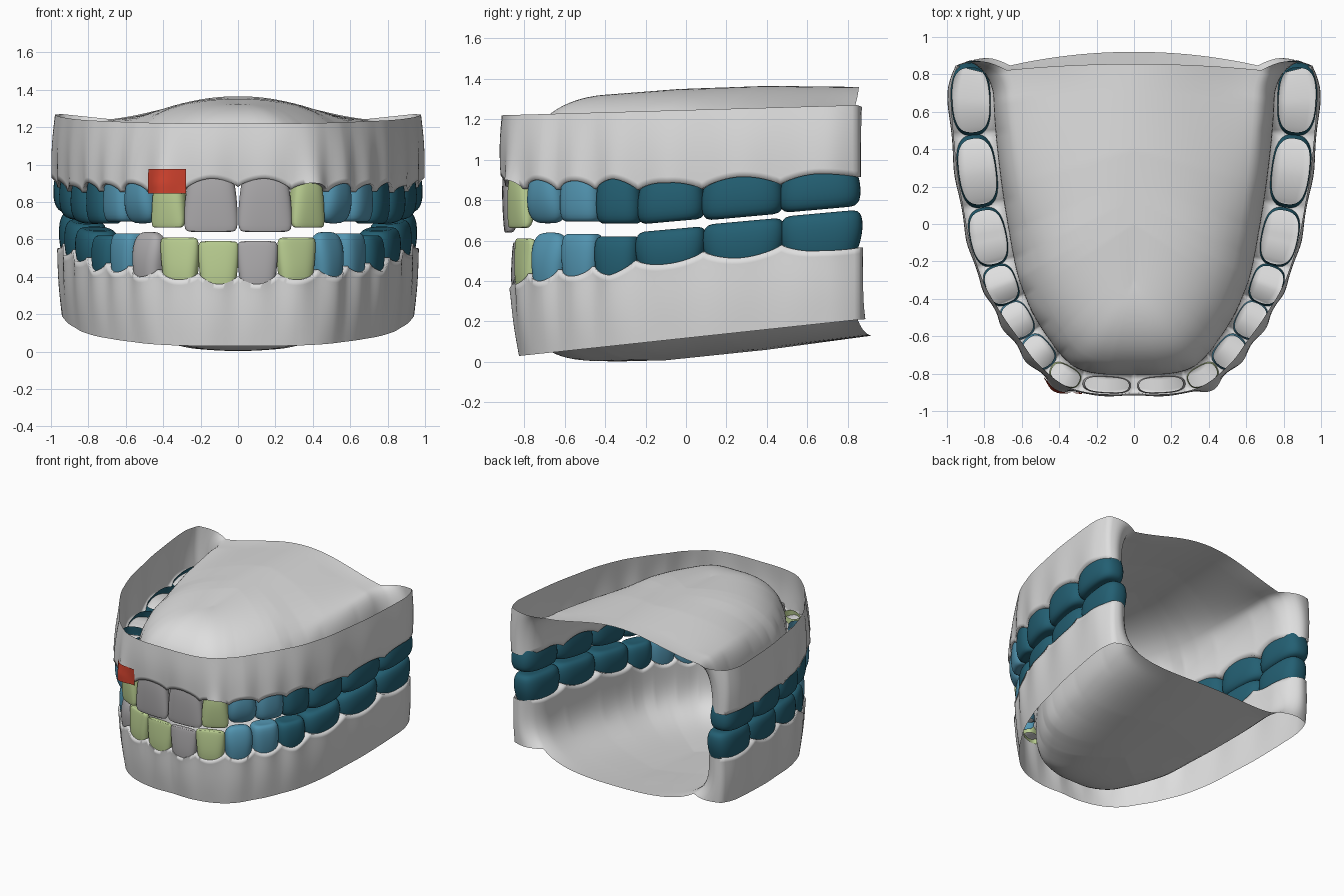
import bpy, bmesh, math
from mathutils import Vector

if "Cube" in bpy.data.objects:
    bpy.data.objects.remove(bpy.data.objects["Cube"])


def mat(name, c):
    m = bpy.data.materials.new(name)
    m.diffuse_color = (*c, 1)
    m.use_nodes = True
    m.node_tree.nodes["Principled BSDF"].inputs["Base Color"].default_value = m.diffuse_color
    return m


GUM = mat("gum_light_grey", (0.73, 0.73, 0.73))
GREY = mat("tooth_grey", (0.42, 0.41, 0.42))
GREEN = mat("tooth_green", (0.50, 0.63, 0.29))
BLUE = mat("tooth_blue", (0.085, 0.30, 0.44))
TEAL = mat("tooth_teal", (0.017, 0.115, 0.17))
RED = mat("patch_red", (0.61, 0.053, 0.026))

# Arch points lie between neighbouring teeth, from the front middle to the back.
# neck / edge are the gum and biting heights of each tooth, half is half its depth.
UPPER = dict(
    name="upper", d=1, p=2.4,
    arch=[(0, -.86), (.275, -.845), (.44, -.755), (.57, -.60), (.67, -.42),
          (.745, -.215), (.81, .095), (.86, .475), (.88, .85)],
    half=[.05, .06, .08, .085, .095, .11, .115, .117],
    neck=[.925, .90, .90, .895, .905, .885, .915, .93],
    edge=[.64, .662, .685, .69, .68, .69, .712, .75],
    rim=lambda y: 1.22 + .0285 * (y + .9),
    spine=[(-.3, 1.325), (0, 1.35), (.4, 1.365), (.855, 1.36)])
LOWER = dict(
    name="lower", d=-1, p=3.7,
    arch=[(0, -.82), (.207, -.81), (.40, -.735), (.53, -.59), (.635, -.425),
          (.72, -.225), (.785, .10), (.835, .48), (.855, .86)],
    half=[.045, .055, .075, .085, .095, .11, .113, .112],
    neck=[.36, .385, .40, .425, .43, .485, .515, .55],
    edge=[.59, .61, .64, .637, .625, .66, .70, .74],
    rim=lambda y: .03 + .107 * (y + .82),
    spine=[(-.3, .003), (-.1, .008), (.4, .06), (.92, .13)])


def lerp_table(tab, x):
    if x <= tab[0][0]:
        return tab[0][1]
    for (a, va), (b, vb) in zip(tab, tab[1:]):
        if x <= b:
            return va + (vb - va) * (x - a) / (b - a)
    return tab[-1][1]


def per_tooth(vals, t):
    return lerp_table([(i + .5, v) for i, v in enumerate(vals)], t)


def arch_point(J, t):
    """Smooth curve through the arch points (Catmull-Rom)."""
    A = [Vector(p) for p in J["arch"]]
    A = [Vector((-A[1].x, A[1].y))] + A + [A[-1] * 2 - A[-2]]
    i = min(int(t), 7)
    u = t - i
    a, b, c, e = A[i:i + 4]
    return .5 * (2 * b + (c - a) * u + (2 * a - 5 * b + 4 * c - e) * u * u
                 + (3 * b - a - 3 * c + e) * u ** 3)


def frame(J, t):
    T = (arch_point(J, min(t + .01, 8)) - arch_point(J, max(t - .01, 0))).normalized()
    if t < .01:
        T = Vector((1, 0))
    return arch_point(J, t), T, Vector((T.y, -T.x))


def gum_half(J, t):
    h = per_tooth(J["half"], t)
    return h * (1 - .35 * (max(0, t - 7.6) / .4) ** 2)


def gum_z(J, t):
    pap = .045 if t < 7.5 else .015
    return per_tooth(J["neck"], t) - J["d"] * pap * (1 - abs(math.sin(math.pi * t)) ** .8)


def outer(J, t, f, lift=0):
    """Outer gum wall: f = 0 at the gum line, 1 at the rim."""
    P, T, N = frame(J, t)
    e = gum_half(J, t) + .003 + lift + .008 * math.sin(math.pi * f)
    e += .018 * (math.sin(math.pi * t) ** 2 - .7) * (.12 + .88 * (1 - f) ** 1.5)
    if J["d"] > 0:
        e += .028 * math.exp(-((t - 1.55) / .4) ** 2 - 3 * f)
        e -= f * (.002 * t + .035 * math.exp(-((t - 2.9) / 1.4) ** 2))
    else:
        e -= (.045 - .003 * t) * f ** .8
    q = P + N * e
    z = gum_z(J, t)
    return Vector((q.x, q.y, z + (J["rim"](q.y) - z) * f))


def inner(J, t, s):
    """Palate or mouth floor: s = 0 at the inner gum line, 1 on the middle line."""
    P, T, N = frame(J, t)
    q = P - N * (gum_half(J, t) + .004)
    y0, y1 = J["arch"][0][1], J["arch"][8][1]
    sp = J["spine"]
    yc = sp[0][0] + (sp[-1][0] - sp[0][0]) * (P.y - y0) / (y1 - y0)
    q = q.lerp(Vector((0, yc)), s)
    back = max(0, t - 7)
    q.y += back * ((yc - P.y) * s * (1 - s) - .045 * (1 - s) ** 2)
    z, top = gum_z(J, t), lerp_table(sp, yc)
    w = min(1, s / .1)                      # scallops fade out quickly
    z = z * (1 - w) + w * (per_tooth(J["neck"], t) - J["d"] * .015)
    p = J["p"]
    k = max(0, 1 - (1 - s) ** p) ** (1 / p)
    if J["d"] > 0:                          # steep wall and flat vault at the back
        b = min(1, max(0, (t - 5) / 2.5))
        wall = (1 - (1 - min(1, s / .15)) ** p) ** (1 / p)
        k += b * (.72 * wall + .28 * math.sin(s * math.pi / 2) ** 2 - k)
    return Vector((q.x, q.y, z + (top - z) * k))


def mirror(v, sign):
    return Vector((v.x * sign, v.y, v.z))


def add_grid(bm, rows):
    g = [[bm.verts.new(v) for v in r] for r in rows]
    for a, b in zip(g, g[1:]):
        for i in range(len(a) - 1):
            bm.faces.new((a[i], a[i + 1], b[i + 1], b[i]))


def finish(bm, name, m, angle=60):
    bmesh.ops.remove_doubles(bm, verts=bm.verts, dist=.0004)
    bmesh.ops.recalc_face_normals(bm, faces=bm.faces)
    me = bpy.data.meshes.new(name)
    bm.to_mesh(me)
    bm.free()
    me.materials.append(m)
    ob = bpy.data.objects.new(name, me)
    bpy.context.collection.objects.link(ob)
    bpy.context.view_layer.objects.active = ob
    ob.select_set(True)
    bpy.ops.object.shade_smooth_by_angle(angle=math.radians(angle))
    ob.select_set(False)
    return ob


def make_gum(J):
    n = 12
    fs = [i / n for i in range(n + 1)]
    low = [.15 * f ** J["p"] for f in fs]          # steep inner wall
    ss = low + [.15 + .85 * i / 14 for i in range(1, 15)]
    rows = []
    for k in range(-128, 129):
        t, sg = abs(k) / 16, (-1 if k < 0 else 1)
        out = [outer(J, t, f) for f in reversed(fs)]
        inn = [inner(J, t, s) for s in ss]
        mid = [out[-1].lerp(inn[0], a) for a in (.25, .5, .75)]
        rows.append([mirror(v, sg) for v in out + mid + inn])
    bm = bmesh.new()
    add_grid(bm, rows)
    # rounded wall behind the last molar
    for sg in (-1, 1):
        back = []
        for f, s in zip(fs, low):
            a, b = outer(J, 8, f), inner(J, 8, s)
            back.append([mirror(a.lerp(b, i / 8) + Vector((0, .035 * math.sin(math.pi * i / 8), 0)), sg)
                         for i in range(9)])
        add_grid(bm, back)
    finish(bm, J["name"] + "_gum", GUM, 100)


# Crown profiles: (height from neck to edge, width scale, depth scale)
INCISOR = [(-.12, .82, .84), (.1, .88, .98), (.35, .96, 1), (.65, 1, .85), (.9, 1, .6), (1, .93, .42), (1, .6, .2)]
CANINE = [(-.12, .82, .84), (.1, .88, .97), (.4, .99, 1), (.65, 1, .88), (.86, .9, .66), (.97, .66, .42), (1, .3, .2)]
MOLAR = [(-.12, .86, .86), (.1, .93, .95), (.4, 1, 1), (.7, 1, .97), (.9, .95, .86), (1, .8, .66), (.96, .4, .3)]


def make_tooth(J, i, sg, m):
    P = arch_point(J, i + .5)
    chord = arch_point(J, i + 1) - arch_point(J, i)
    T = chord.normalized()
    N = Vector((T.y, -T.x))
    w, h = chord.length * (.525 if i < 2 else .54), J["half"][i]
    neck, edge = J["neck"][i], J["edge"][i]
    prof = INCISOR if i < 2 else CANINE if i == 2 else MOLAR
    tilt = .09 if i >= 5 else 0
    ex = 2 / 2.7
    bm = bmesh.new()
    rows = []
    for hh, sw, sd in prof:
        row = []
        for k in range(25):
            a = 2 * math.pi * k / 24
            c, s = math.cos(a), math.sin(a)
            u = math.copysign(abs(c) ** ex, c) * w * sw
            v = math.copysign(abs(s) ** ex, s) * h * sd
            if i < 2:
                v += h * (1 - sd) * .55 * (hh > .5)     # edge leans to the lip side
            q = P + T * u + N * v
            row.append(Vector((q.x * sg, q.y, neck + (edge - neck) * hh + tilt * (q.y - P.y))))
        rows.append(row)
    add_grid(bm, rows)
    bmesh.ops.remove_doubles(bm, verts=bm.verts, dist=.0004)
    # close only the biting end; the neck stays open
    rim = [e for e in bm.edges if e.is_boundary and
           abs((e.verts[0].co.z + e.verts[1].co.z) / 2 - edge) < abs(edge - neck) * .4]
    bmesh.ops.contextual_create(bm, geom=rim)
    side = "left" if sg < 0 else "right"
    ob = finish(bm, f"{J['name']}_{side}_tooth_{i + 1}", m, 80)
    sub = ob.modifiers.new("smooth", "SUBSURF")
    sub.levels = sub.render_levels = 1


for J in (UPPER, LOWER):
    make_gum(J)
    for sg in (-1, 1):
        cols = [GREY, GREEN, BLUE, BLUE] + [TEAL] * 4
        if J is LOWER and sg < 0:
            cols[0], cols[2] = GREEN, GREY
        for i, m in enumerate(cols):
            make_tooth(J, i, sg, m)

# red patch lying on the gum above one side incisor
bm = bmesh.new()
patch = []
for k in range(15):
    t = .96 + .98 * k / 14
    zg, row = gum_z(UPPER, t), []
    for j in range(9):
        z = .845 + .13 * j / 8
        v = outer(UPPER, t, max(0, (z - zg) / (1.22 - zg)), .009)
        row.append(Vector((-v.x, v.y, z)))
    patch.append(row)
add_grid(bm, patch)
finish(bm, "red_gum_patch", RED)
